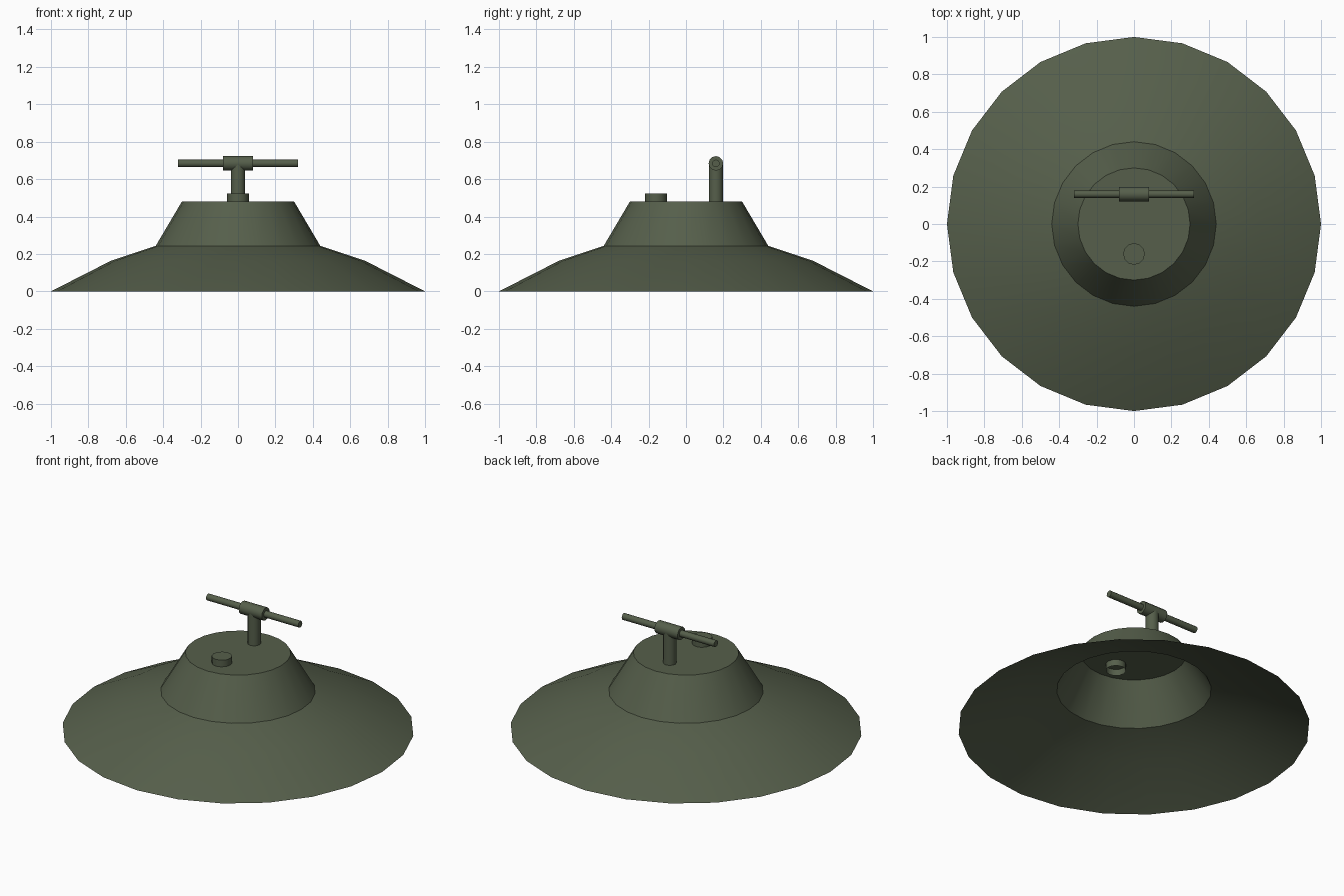
import bpy, bmesh, math
from mathutils import Matrix, Vector

if "Cube" in bpy.data.objects:
    bpy.data.objects.remove(bpy.data.objects["Cube"])

olive = bpy.data.materials.new("olive_green")
olive.diffuse_color = (0.092, 0.114, 0.070, 1)
olive.use_nodes = True
olive.node_tree.nodes["Principled BSDF"].inputs["Base Color"].default_value = olive.diffuse_color


def finish(bm, name):
    bmesh.ops.recalc_face_normals(bm, faces=bm.faces)
    # all shells face outwards from the centre axis or upwards
    mesh = bpy.data.meshes.new(name)
    bm.to_mesh(mesh)
    bm.free()
    mesh.materials.append(olive)
    ob = bpy.data.objects.new(name, mesh)
    bpy.context.collection.objects.link(ob)
    bpy.ops.object.select_all(action='DESELECT')
    ob.select_set(True)
    bpy.context.view_layer.objects.active = ob
    bpy.ops.object.shade_smooth_by_angle(angle=math.radians(31))
    return ob


def lathe(name, profile, sides=24, x=0, y=0, cap=True):
    """Open-bottomed shell turned round a vertical axis."""
    bm = bmesh.new()
    rings = []
    for r, z in profile:
        rings.append([bm.verts.new((x + r * math.cos(math.tau * i / sides),
                                    y + r * math.sin(math.tau * i / sides), z))
                      for i in range(sides)])
    for a, b in zip(rings, rings[1:]):
        for i in range(sides):
            j = (i + 1) % sides
            bm.faces.new((a[i], a[j], b[j], b[i]))
    if cap:
        bm.faces.new(rings[-1])
    return finish(bm, name)


def bar(name, x0, x1, r, y, z, sides=12):
    """Closed cylinder lying along x."""
    bm = bmesh.new()
    m = Matrix.Translation(Vector(((x0 + x1) / 2, y, z))) @ Matrix.Rotation(math.pi / 2, 4, 'Y')
    bmesh.ops.create_cone(bm, cap_ends=True, segments=sides, radius1=r, radius2=r,
                          depth=x1 - x0, matrix=m)
    return finish(bm, name)


# Hollow body: wide sloping skirt and raised neck with a flat top
lathe("skirt", [(1.0, 0), (0.68, 0.163), (0.44, 0.243)], cap=False)
lathe("neck", [(0.44, 0.243), (0.30, 0.48)])

# Small plug passing through the top plate, open below
lathe("plug", [(0.058, 0.44), (0.058, 0.522)], 12, y=-0.16)

# T-shaped handle: post, hub and two thin rods
HY, HZ = 0.16, 0.684
lathe("handle_post", [(0.038, 0.48), (0.038, HZ)], 12, y=HY)
bar("handle_hub", -0.08, 0.08, 0.039, HY, HZ)
for side, (a, b) in {"left": (-0.32, -0.08), "right": (0.08, 0.32)}.items():
    bar("handle_rod_" + side, a, b, 0.02, HY, HZ)
